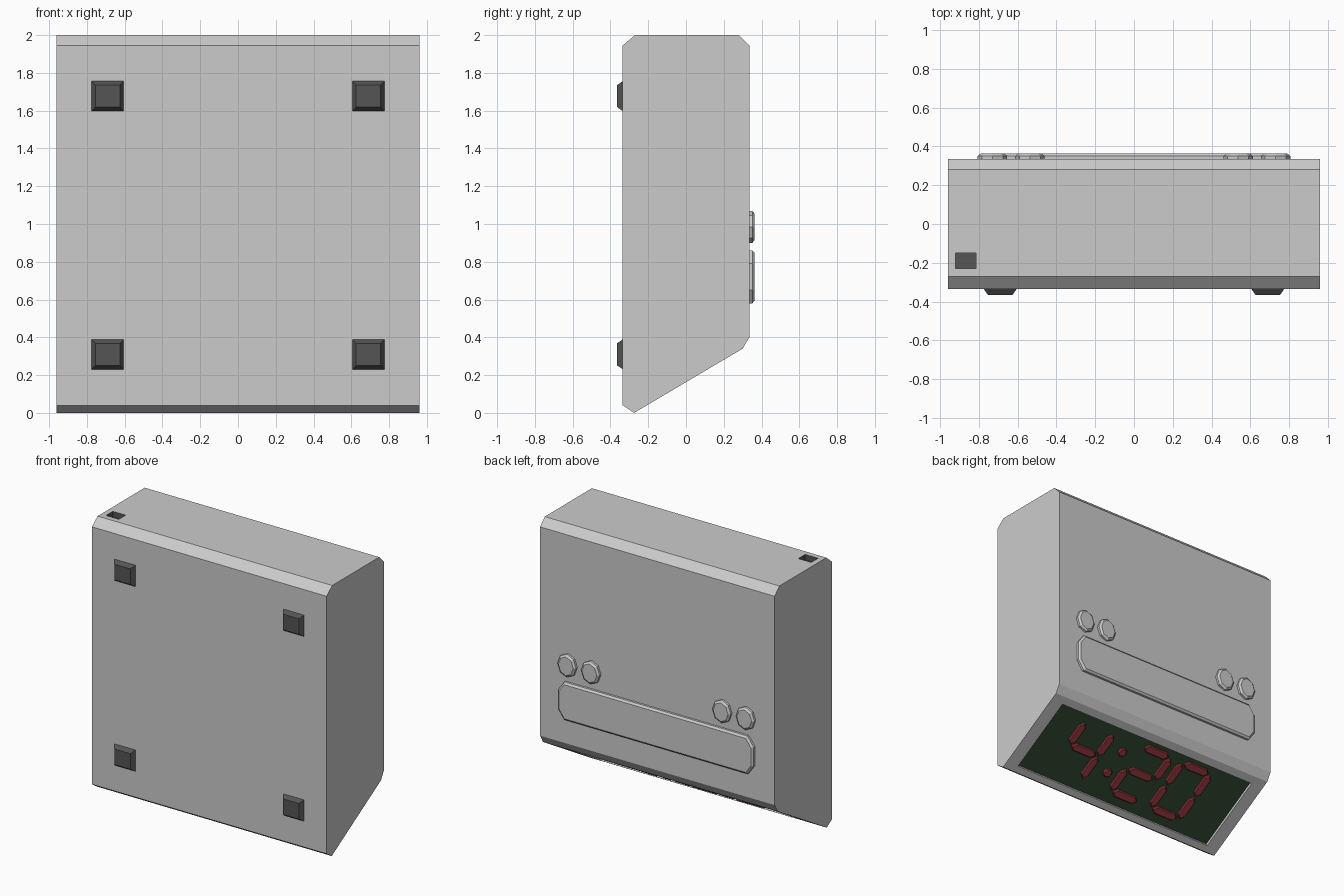
import bpy, bmesh, math
from mathutils import Matrix, Vector

if "Cube" in bpy.data.objects:
    bpy.data.objects.remove(bpy.data.objects["Cube"])


def material(name, rgb):
    m = bpy.data.materials.new(name)
    m.diffuse_color = (*rgb, 1)
    m.use_nodes = True
    m.node_tree.nodes["Principled BSDF"].inputs["Base Color"].default_value = m.diffuse_color
    return m


DARK = material("dark_rubber", (0.09, 0.09, 0.09))
GREEN = material("display_green", (0.03, 0.065, 0.03))
RED = material("digit_red", (0.36, 0.045, 0.055))


def frame(origin, right, up):
    """Matrix whose local x, y, z are right, up and the outward normal."""
    r, u = Vector(right).normalized(), Vector(up).normalized()
    m = Matrix((r, u, r.cross(u))).transposed().to_4x4()
    m.translation = origin
    return m


def finish(bm, name, mats=()):
    mesh = bpy.data.meshes.new(name)
    bm.to_mesh(mesh)
    bm.free()
    for m in mats:
        mesh.materials.append(m)
    ob = bpy.data.objects.new(name, mesh)
    bpy.context.collection.objects.link(ob)
    return ob


def raised(name, outlines, fr, base, height, rim, rim_height, mat=None):
    """Solid pads standing on a frame, with a bevelled rim."""
    bm = bmesh.new()
    for pts in outlines:
        face = bm.faces.new([bm.verts.new((x, y, base)) for x, y in pts])
        face.normal_update()
        if face.normal.z < 0:
            face.normal_flip()
        if height:
            face = bmesh.ops.extrude_discrete_faces(bm, faces=[face])["faces"][0]
            bmesh.ops.translate(bm, verts=face.verts, vec=(0, 0, height))
            face.normal_update()
        bmesh.ops.inset_individual(bm, faces=[face], thickness=rim,
                                   depth=rim_height, use_even_offset=True)
    bmesh.ops.holes_fill(bm, edges=[e for e in bm.edges if e.is_boundary], sides=0)
    bmesh.ops.recalc_face_normals(bm, faces=bm.faces)
    bm.transform(fr)
    return finish(bm, name, [mat] if mat else [])


# reference frames: front, back and the sloped display face
FRONT = frame((0, -0.335, 0), (1, 0, 0), (0, 0, 1))
BACK = frame((0, 0.335, 0), (-1, 0, 0), (0, 0, 1))
SLOPE = frame((0.96, -0.275, 0), (-1, 0, 0), (0, 0.575, 0.34))

# case: extruded side profile
profile = [(-0.335, 0.04), (-0.275, 0), (0.30, 0.34), (0.335, 0.40),
           (0.335, 1.945), (0.28, 2), (-0.27, 2), (-0.335, 1.945)]
bm = bmesh.new()
side = bm.faces.new([bm.verts.new((-0.96, y, z)) for y, z in profile])
ext = bmesh.ops.extrude_face_region(bm, geom=[side])["geom"]
bmesh.ops.translate(bm, vec=(1.92, 0, 0),
                    verts=[v for v in ext if isinstance(v, bmesh.types.BMVert)])
bmesh.ops.recalc_face_normals(bm, faces=bm.faces)


def recess(bm, fr, x0, x1, y0, y1, depth, floor_mat, wall_mat):
    """Sink a rectangle (in frame coordinates) into the face facing the frame's normal."""
    n = fr.col[2].to_3d()
    bm.normal_update()
    face = max(bm.faces, key=lambda f: f.normal.dot(n))
    inv = fr.inverted()
    mid = inv @ face.calc_center_median()
    bmesh.ops.inset_individual(bm, faces=[face], thickness=0.03, depth=0)
    for v in face.verts:
        p = inv @ v.co
        v.co = fr @ Vector((x1 if p.x > mid.x else x0, y1 if p.y > mid.y else y0, 0))
    face = bmesh.ops.extrude_discrete_faces(bm, faces=[face])["faces"][0]
    bmesh.ops.translate(bm, verts=face.verts, vec=-n * depth)
    for e in face.edges:
        for f in e.link_faces:
            f.material_index = wall_mat
    face.material_index = floor_mat


# display window and top socket
recess(bm, SLOPE, 0.10, 1.82, 0.05, 0.61, 0.02, 1, 0)
recess(bm, frame((0, 0, 2), (1, 0, 0), (0, 1, 0)),
       -0.92, -0.815, -0.23, -0.15, 0.04, 2, 2)
finish(bm, "case", [None, GREEN, DARK])


def box(cx, cy, hx, hy):
    return [(cx - hx, cy - hy), (cx + hx, cy - hy), (cx + hx, cy + hy), (cx - hx, cy + hy)]


def ngon(cx, cy, rx, ry, n):
    return [(cx + rx * math.cos(math.tau * i / n), cy + ry * math.sin(math.tau * i / n))
            for i in range(n)]


# rubber feet
for sx, side_name in ((-1, "left"), (1, "right")):
    for z, level in ((0.31, "lower"), (1.677, "upper")):
        raised(f"foot_{level}_{side_name}", [box(sx * 0.69, z, 0.085, 0.079)],
               FRONT, 0, 0, 0.021, 0.03, DARK)

# round buttons
for i, x in enumerate((-0.73, -0.537, 0.537, 0.73)):
    raised(f"button_{i + 1}", [ngon(x, 0.985, 0.076, 0.085, 8)], BACK, 0, 0.016, 0.014, 0.012)

# long bar button with cut corners
bar = [(sx * x, 0.72 + z) for sx, pts in
       ((1, [(0.75, -0.14), (0.80, -0.07), (0.80, 0.07), (0.75, 0.14)]),
        (-1, [(0.75, 0.14), (0.80, 0.07), (0.80, -0.07), (0.75, -0.14)])) for x, z in pts]
raised("bar_button", [bar], BACK, 0, 0.016, 0.014, 0.012)

# seven-segment digits: (x, y, vertical) of each segment in half-cell units
SEGMENTS = {"top": (0, 2, 0), "mid": (0, 0, 0), "low": (0, -2, 0),
            "ul": (-1, 1, 1), "ur": (1, 1, 1), "ll": (-1, -1, 1), "lr": (1, -1, 1)}


def segment(cx, cy, vertical):
    l, w = (0.094 if vertical else 0.108), 0.029
    pts = [(-l, 0), (w - l, -w), (l - w, -w), (l, 0), (l - w, w), (w - l, w)]
    return [(cx - y, cy + x) if vertical else (cx + x, cy + y) for x, y in pts]


def digit(name, cx, keys):
    outlines = [segment(cx + SEGMENTS[k][0] * 0.128, 0.345 + SEGMENTS[k][1] * 0.1, SEGMENTS[k][2])
                for k in keys.split()]
    raised(name, outlines, SLOPE, -0.021, 0.012, 0.006, 0.006, RED)


digit("hour_digit", 0.487, "ul ur mid lr")
digit("tens_digit", 1.007, "top ur mid ll low")
digit("units_digit", 1.368, "top ul ur ll lr low")
raised("colon_dots", [ngon(0.768, y, 0.034, 0.034, 8) for y in (0.26, 0.445)],
       SLOPE, -0.021, 0.012, 0.006, 0.006, RED)
